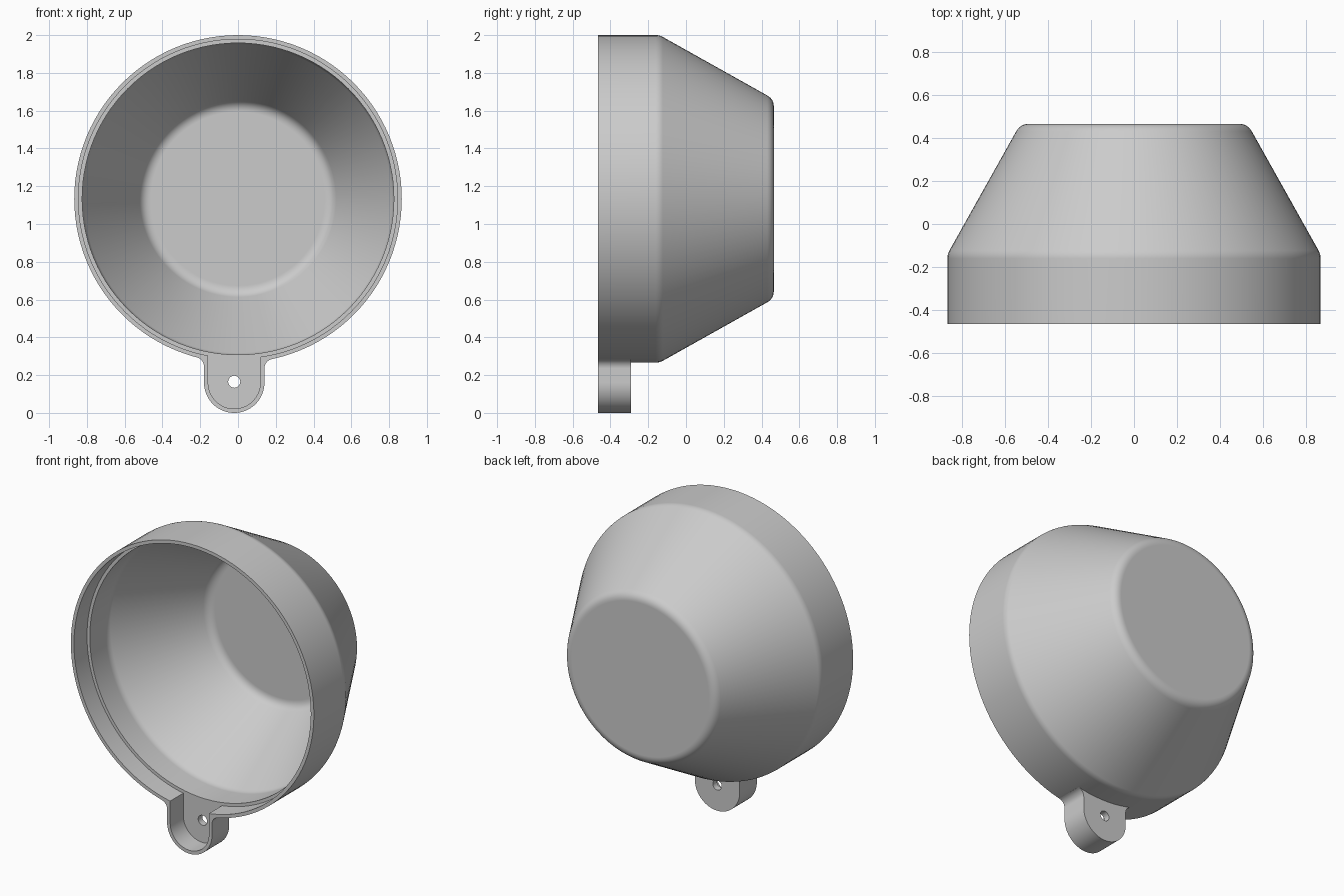
import bpy, bmesh, math
from mathutils import Vector

if "Cube" in bpy.data.objects:
    bpy.data.objects.remove(bpy.data.objects["Cube"], do_unlink=True)

FRONT, BACK, STEP, TAB_BACK = -0.465, 0.465, -0.332, -0.29
R, CZ = 0.867, 1.133            # cup radius and axis height
TAB_X, TAB_Z, TAB_R = -0.02, 0.16, 0.16
SEG = 112

grey = bpy.data.materials.new("grey plastic")
grey.use_nodes = True
grey.diffuse_color = (0.6, 0.6, 0.6, 1)
grey.node_tree.nodes["Principled BSDF"].inputs["Base Color"].default_value = (0.6, 0.6, 0.6, 1)


def finish(name, bm):
    bmesh.ops.recalc_face_normals(bm, faces=bm.faces)
    mesh = bpy.data.meshes.new(name)
    bm.to_mesh(mesh)
    bm.free()
    mesh.materials.append(grey)
    ob = bpy.data.objects.new(name, mesh)
    bpy.context.collection.objects.link(ob)
    return ob


def rounded(a, b, c, length, steps=6):
    """Points that round the corner b between a and c."""
    a, b, c = Vector(a), Vector(b), Vector(c)
    p, q = b + (a - b).normalized() * length, b + (c - b).normalized() * length
    return [p * (1 - t) ** 2 + b * 2 * t * (1 - t) + q * t * t
            for t in (i / steps for i in range(steps + 1))]


def lathe(name, profile, x=0, z=CZ, seg=SEG):
    """Turn (radius, y) points around an axis along y; both ends capped."""
    bm = bmesh.new()
    rings = []
    for r, y in profile:
        rings.append([bm.verts.new((x + r * math.cos(k * math.tau / seg), y,
                                    z + r * math.sin(k * math.tau / seg))) for k in range(seg)])
    for lo, hi in zip(rings, rings[1:]):
        for k in range(seg):
            n = (k + 1) % seg
            bm.faces.new((lo[k], lo[n], hi[n], hi[k]))
    bm.faces.new(rings[0])
    bm.faces.new(rings[-1])
    return finish(name, bm)


def prism(name, outline, y0, y1):
    """Extrude an (x, z) outline along y."""
    bm = bmesh.new()
    face = bm.faces.new([bm.verts.new((x, y0, z)) for x, z in outline])
    new = bmesh.ops.extrude_face_region(bm, geom=[face])["geom"]
    bmesh.ops.translate(bm, vec=(0, y1 - y0, 0),
                        verts=[v for v in new if isinstance(v, bmesh.types.BMVert)])
    return finish(name, bm)


def arc(cx, cz, r, a0, a1, steps):
    return [(cx + r * math.cos(a0 + (a1 - a0) * i / steps),
             cz + r * math.sin(a0 + (a1 - a0) * i / steps)) for i in range(steps + 1)]


def combine(target, other, operation):
    mod = target.modifiers.new(operation.lower(), "BOOLEAN")
    mod.operation, mod.solver, mod.object = operation, "EXACT", other
    bpy.context.view_layer.objects.active = target
    bpy.ops.object.modifier_apply(modifier=mod.name)
    bpy.data.objects.remove(other, do_unlink=True)


def cone_profile(r0, y0, y_bend, r1, y1):
    a, b, c, d = (r0, y0), (r0, y_bend), (r1, y1), (0, y1)
    return [a] + rounded(a, b, c, 0.02, 4) + rounded(b, c, d, 0.04)


# Cup shell: short cylinder that tapers to a flat rounded base
cup = lathe("cup_with_tab", cone_profile(R, FRONT, -0.14, 0.528, BACK))

# Hanging tab with flared fillets where it meets the rim
FILLET = 0.05


def flare(side):
    cx = TAB_X + side * (TAB_R + FILLET)
    cz = CZ - math.sqrt((R + FILLET) ** 2 - cx ** 2)
    to_axis = math.atan2(CZ - cz, -cx)
    start = math.pi if side > 0 else 0
    pts = arc(cx, cz, FILLET, start, to_axis, 8)
    return pts + [(pts[-1][0] * 0.9, CZ + (pts[-1][1] - CZ) * 0.9)]


outline = (flare(-1)[::-1] + arc(TAB_X, TAB_Z, TAB_R, math.pi, math.tau, 32) + flare(1))
combine(cup, prism("tab", outline, FRONT, TAB_BACK), "UNION")

# Hollow bowl, stepped rim and tab recess
combine(cup, lathe("bowl_cutter", cone_profile(0.825, -0.6, -0.152, 0.5, 0.423)), "DIFFERENCE")
combine(cup, lathe("rim_cutter", [(0.845, -0.6), (0.845, STEP)]), "DIFFERENCE")
pocket = arc(TAB_X, TAB_Z, TAB_R - 0.022, math.pi, math.tau, 32)
pocket = [(pocket[0][0], 0.45)] + pocket + [(pocket[-1][0], 0.45)]
combine(cup, prism("pocket_cutter", pocket, -0.6, STEP), "DIFFERENCE")

# Screw hole through the tab
combine(cup, lathe("hole_cutter", [(0.032, -0.6), (0.032, -0.2)], TAB_X, 0.165, 24), "DIFFERENCE")

# Smooth walls, crisp rims
bpy.ops.object.select_all(action="DESELECT")
cup.select_set(True)
bpy.context.view_layer.objects.active = cup
bpy.ops.object.shade_smooth_by_angle(angle=math.radians(30))
weighted = cup.modifiers.new("even shading", "WEIGHTED_NORMAL")
weighted.keep_sharp = True
